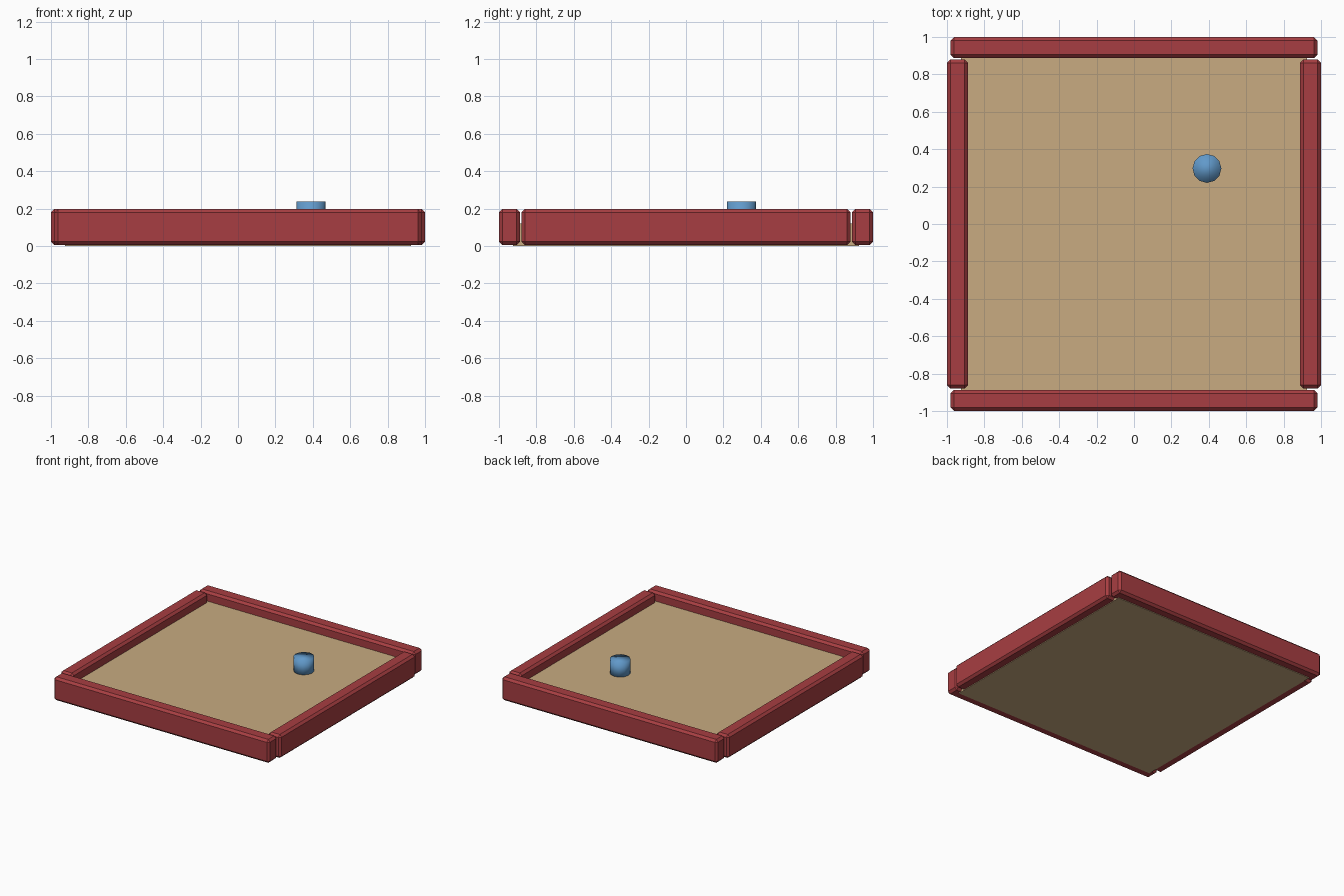
import bpy
from mathutils import Vector

if "Cube" in bpy.data.objects:
    bpy.data.objects.remove(bpy.data.objects["Cube"], do_unlink=True)


def material(name, rgb):
    mat = bpy.data.materials.new(name)
    mat.use_nodes = True
    colour = (*rgb, 1)
    mat.diffuse_color = colour
    mat.node_tree.nodes["Principled BSDF"].inputs["Base Color"].default_value = colour
    return mat


def box(name, low, high, mat, bevel=0):
    low, high = Vector(low), Vector(high)
    bpy.ops.mesh.primitive_cube_add(size=1, location=(low + high) / 2)
    obj = bpy.context.object
    obj.name = name
    obj.scale = high - low
    bpy.ops.object.transform_apply(location=False, rotation=False, scale=True)
    obj.data.materials.append(mat)
    if bevel:
        mod = obj.modifiers.new("chamfer", "BEVEL")
        mod.width = bevel
        mod.segments = 1
    return obj


red = material("red paint", (0.39, 0.048, 0.054))
sand = material("sand", (0.58, 0.41, 0.22))
blue = material("blue", (0.12, 0.32, 0.59))

# Raised floor, tucked under the inner half of the rails
box("floor", (-0.925, -0.925, 0), (0.925, 0.925, 0.12), sand)

# Chamfered border rails: long ones front and back, shorter ones between
outer, inner, long_end, short_end = 1, 0.887, 0.98, 0.88
base, top, chamfer = 0.005, 0.197, 0.018
box("front_rail", (-long_end, -outer, base), (long_end, -inner, top), red, chamfer)
box("back_rail", (-long_end, inner, base), (long_end, outer, top), red, chamfer)
box("left_rail", (inner, -short_end, base), (outer, short_end, top), red, chamfer)
box("right_rail", (-outer, -short_end, base), (-inner, short_end, top), red, chamfer)

# Short round post standing on the floor
bpy.ops.mesh.primitive_cylinder_add(vertices=12, radius=0.077, depth=0.137,
                                    location=(0.39, 0.297, 0.1685))
post = bpy.context.object
post.name = "post"
post.data.materials.append(blue)
bpy.ops.object.shade_smooth()
